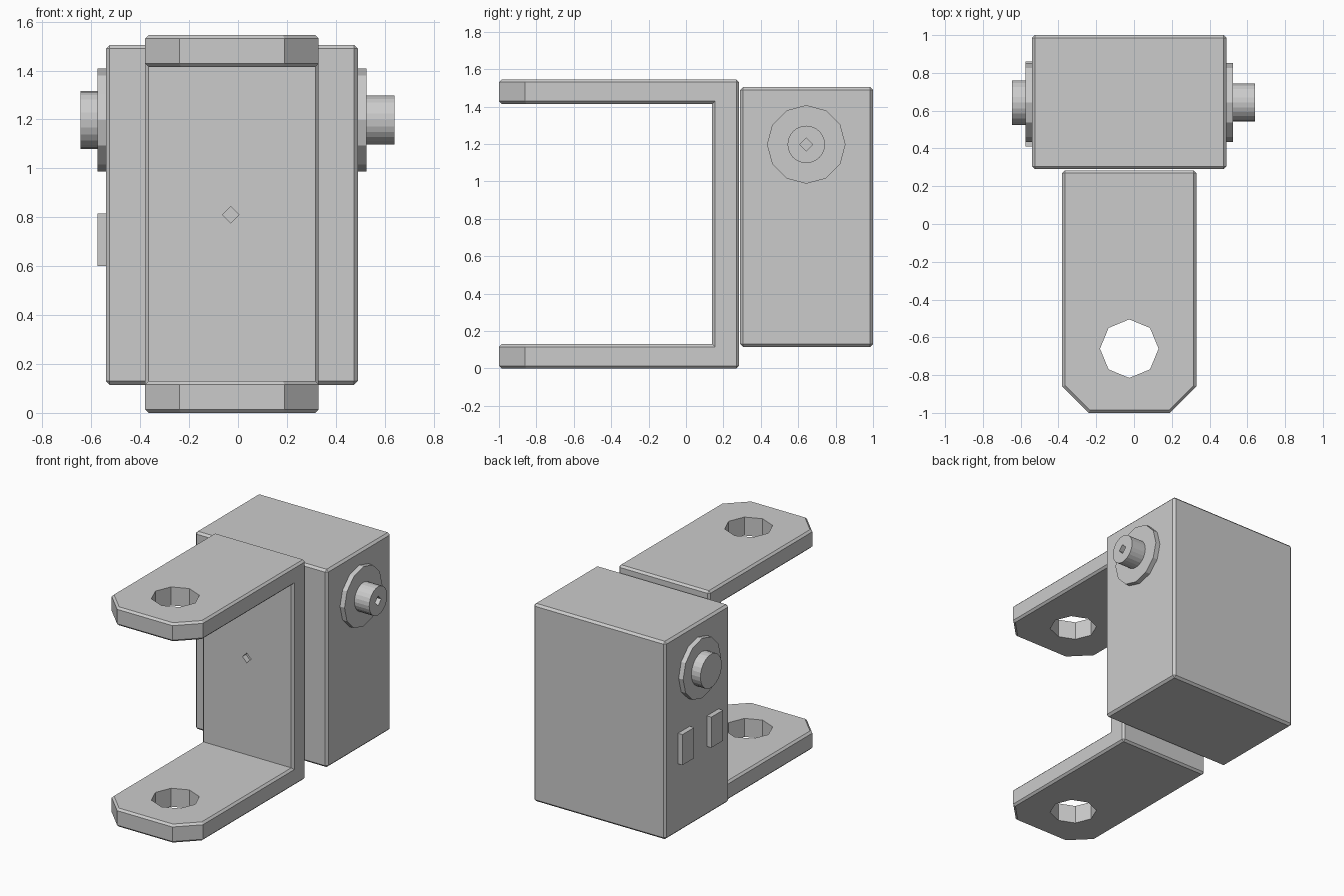
import bpy, bmesh
from math import radians, pi
from mathutils import Matrix, Vector

if "Cube" in bpy.data.objects:
    bpy.data.objects.remove(bpy.data.objects["Cube"])


def finish(bm, name):
    bmesh.ops.recalc_face_normals(bm, faces=bm.faces)
    mesh = bpy.data.meshes.new(name)
    bm.to_mesh(mesh)
    bm.free()
    obj = bpy.data.objects.new(name, mesh)
    bpy.context.collection.objects.link(obj)
    return obj


def box(name, x, y, z, bevel=0.0):
    bm = bmesh.new()
    bmesh.ops.create_cube(bm, size=1)
    for v in bm.verts:
        v.co = Vector([(a + b) / 2 + c * (b - a) for c, (a, b) in zip(v.co, (x, y, z))])
    if bevel:
        bmesh.ops.bevel(bm, geom=bm.edges[:], offset=bevel, segments=1, affect='EDGES')
    return finish(bm, name)


def cylinder(name, center, radius, depth, sides, axis):
    # vertices start on a main axis; axis is the direction of the length
    rot = {'X': Matrix.Rotation(pi / 2, 4, 'Y'),
           'Y': Matrix.Rotation(pi / 2, 4, 'X'),
           'Z': Matrix.Identity(4)}[axis]
    bm = bmesh.new()
    bmesh.ops.create_cone(bm, cap_ends=True, segments=sides, radius1=radius, radius2=radius,
                          depth=depth, matrix=Matrix.Translation(center) @ rot)
    return finish(bm, name)


def cut(target, cutter):
    mod = target.modifiers.new("cut", 'BOOLEAN')
    mod.operation = 'DIFFERENCE'
    mod.solver = 'EXACT'
    mod.object = cutter
    bpy.context.view_layer.objects.active = target
    bpy.ops.object.modifier_apply(modifier=mod.name)
    bpy.data.objects.remove(cutter)


# U-shaped bracket: side profile extruded along x
X0, X1 = -0.38, 0.33
profile = [(-1, 0), (0.283, 0), (0.283, 1.545), (-1, 1.545),
           (-1, 1.415), (0.14, 1.415), (0.14, 0.13), (-1, 0.13)]
bm = bmesh.new()
face = bm.faces.new([bm.verts.new((X0, y, z)) for y, z in profile])
ext = bmesh.ops.extrude_face_region(bm, geom=[face])
bmesh.ops.translate(bm, vec=(X1 - X0, 0, 0),
                    verts=[g for g in ext['geom'] if isinstance(g, bmesh.types.BMVert)])
bmesh.ops.recalc_face_normals(bm, faces=bm.faces)
# clipped corners at the arm ends
ends = [e for e in bm.edges if all(v.co.y < -0.99 for v in e.verts)
        and abs(e.verts[0].co.x - e.verts[1].co.x) < 1e-4]
bmesh.ops.bevel(bm, geom=ends, offset=0.14, segments=1, affect='EDGES')
bmesh.ops.recalc_face_normals(bm, faces=bm.faces)
# small chamfer on the outward right-angle edges
sharp = [e for e in bm.edges if e.calc_face_angle_signed(0) > radians(60)]
bmesh.ops.bevel(bm, geom=sharp, offset=0.014, segments=1, affect='EDGES')
bracket = finish(bm, "bracket")

# hole through both arms, small socket in the back plate
cut(bracket, cylinder("arm_hole", (-0.025, -0.66, 0.77), 0.155, 2.0, 8, 'Z'))
cut(bracket, cylinder("plate_socket", (-0.03, 0.14, 0.81), 0.034, 0.08, 4, 'Y'))

# main housing
box("housing", (-0.54, 0.49), (0.29, 1.0), (0.115, 1.505), 0.015)

# washers and pins on both sides
PY, PZ = 0.643, 1.198
cylinder("left_washer", (-0.55, PY, PZ), 0.21, 0.05, 12, 'X')
cylinder("right_washer", (0.50, PY, PZ), 0.21, 0.05, 12, 'X')
cylinder("left_pin", (-0.605, PY, PZ), 0.118, 0.08, 24, 'X')
right_pin = cylinder("right_pin", (0.58, PY, PZ), 0.1, 0.12, 24, 'X')
cut(right_pin, cylinder("pin_socket", (0.64, PY, PZ), 0.034, 0.08, 4, 'X'))

# two buttons on the left side
for i, y in enumerate((0.475, 0.795)):
    box(f"button_{i + 1}", (-0.575, -0.53), (y - 0.065, y + 0.065), (0.60, 0.815))
